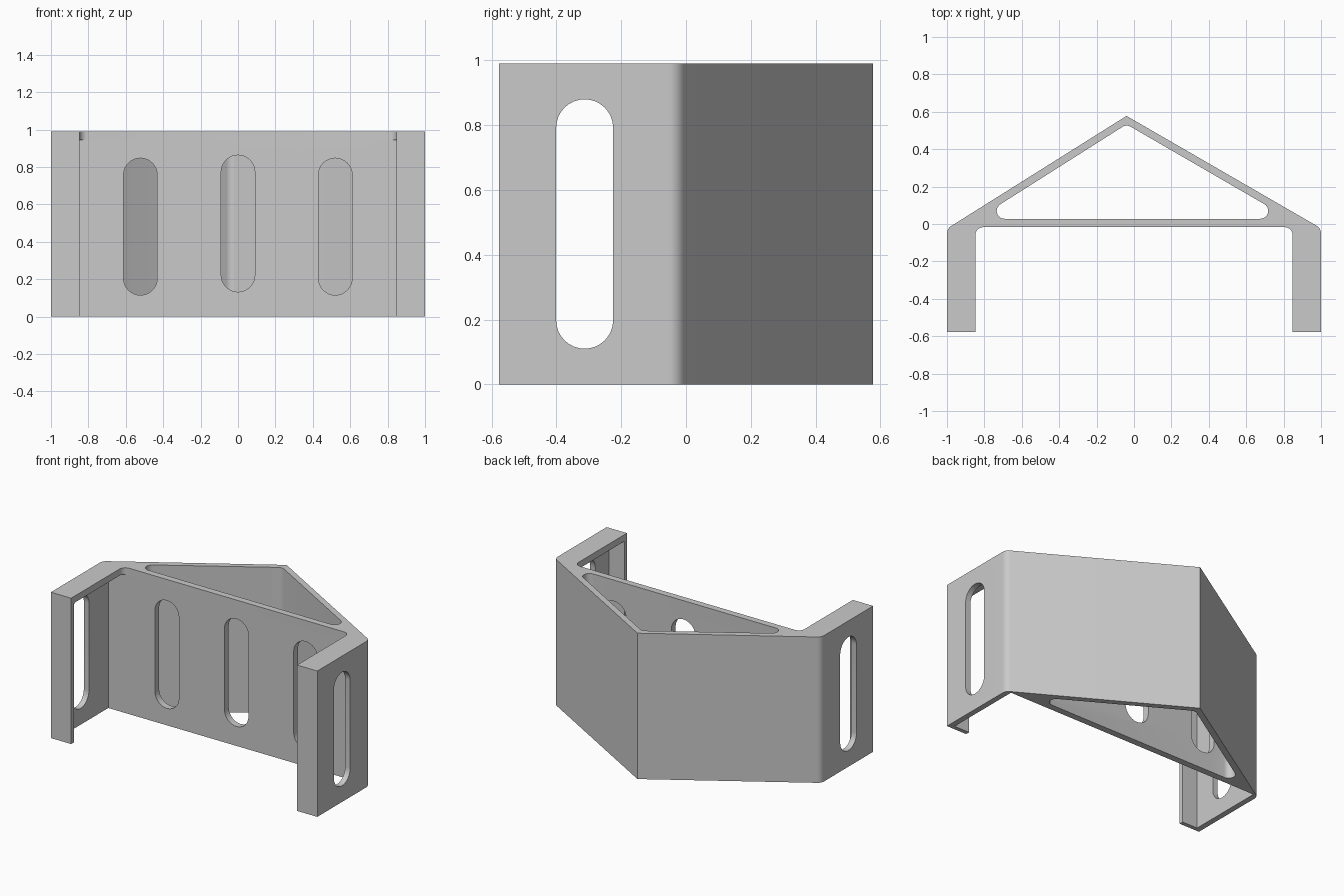
import bpy, bmesh, math
from mathutils import Vector, Matrix

cube = bpy.data.objects.get("Cube")
if cube:
    bpy.data.objects.remove(cube, do_unlink=True)

HEIGHT = 0.99
WALL_FRONT = -0.017
GREY = (0.59, 0.59, 0.59, 1)
grey = bpy.data.materials.new("light grey")
grey.use_nodes = True
grey.diffuse_color = GREY
grey.node_tree.nodes["Principled BSDF"].inputs["Base Color"].default_value = GREY

cutters = bpy.data.collections.new("cutters")
bpy.context.scene.collection.children.link(cutters)


def rounded(points, steps=10):
    """Outline from (x, y, corner radius) points."""
    out = []
    for i, (x, y, r) in enumerate(points):
        p = Vector((x, y))
        if not r:
            out.append(p)
            continue
        a = (Vector(points[i - 1][:2]) - p).normalized()
        b = (Vector(points[(i + 1) % len(points)][:2]) - p).normalized()
        half = a.angle(b) / 2
        centre = p + (a + b).normalized() * r / math.sin(half)
        start = p + a * r / math.tan(half) - centre
        end = p + b * r / math.tan(half) - centre
        turn = -start.angle_signed(end)
        out += [centre + Matrix.Rotation(turn * k / steps, 2) @ start
                for k in range(steps + 1)]
    return out


def slot(width, low, high, steps=16):
    """Upright slot outline with semicircular ends."""
    r = width / 2
    angles = [math.pi * k / steps for k in range(steps + 1)]
    return ([(r * math.cos(t), high - r + r * math.sin(t)) for t in angles] +
            [(-r * math.cos(t), low + r - r * math.sin(t)) for t in angles])


def prism(name, outline, low, high, collection, matrix=Matrix()):
    """Extrude an outline from low to high, then place it."""
    bm = bmesh.new()
    rings = [[bm.verts.new((p[0], p[1], z)) for p in outline] for z in (low, high)]
    for ring in rings:
        bm.faces.new(ring)
    for i in range(len(outline)):
        bm.faces.new((rings[0][i - 1], rings[0][i], rings[1][i], rings[1][i - 1]))
    bm.transform(matrix)
    bmesh.ops.recalc_face_normals(bm, faces=bm.faces)
    mesh = bpy.data.meshes.new(name)
    bm.to_mesh(mesh)
    bm.free()
    mesh.materials.append(grey)
    obj = bpy.data.objects.new(name, mesh)
    collection.objects.link(obj)
    return obj


# Bracket body: two legs, cross wall and an off-centre peaked back
body = prism("bracket_body", rounded([
    (-1, -0.578, 0), (-0.848, -0.578, 0), (-0.848, WALL_FRONT, 0.042),
    (0.848, WALL_FRONT, 0.042), (0.848, -0.578, 0), (1, -0.578, 0), (1, -0.023, 0.05),
    (-0.04, 0.578, 0), (-1, -0.025, 0.05)]), 0, HEIGHT, bpy.context.scene.collection)

# Hollow triangular core
prism("core_cutter", rounded([
    (-0.837, 0.028, 0.042), (0.832, 0.028, 0.042), (-0.04, 0.533, 0.042)]),
    -0.1, HEIGHT + 0.1, cutters)

# Slots through the cross wall
upright = Matrix.Rotation(math.pi / 2, 4, "X")
for x, low, high in ((-0.522, 0.115, 0.847), (0, 0.132, 0.863), (0.52, 0.115, 0.847)):
    prism("wall_slot_cutter", slot(0.18, low, high), -0.04, 0.06, cutters,
          Matrix.Translation((x, 0, 0)) @ upright)

# One slot line running through both legs
prism("leg_slot_cutter", slot(0.176, 0.11, 0.88), -1.2, 1.2, cutters,
      Matrix.Translation((0, -0.313, 0)) @ Matrix.Rotation(math.pi / 2, 4, "Z") @ upright)

# Pockets inside the legs, leaving a thin outer skin, a front lip and a top plate
for side in (-1, 1):
    prism("pocket_cutter", [(side * x, y) for x, y in (
        (0.962, -0.55), (0.79, -0.55), (0.79, WALL_FRONT), (0.962, WALL_FRONT))],
        -0.1, 0.945, cutters)

# Cut everything in one pass, then discard the cutters
for cutter in cutters.objects:
    cutter.hide_render = True
cut = body.modifiers.new("cut", "BOOLEAN")
cut.operation, cut.solver = "DIFFERENCE", "EXACT"
cut.operand_type, cut.collection = "COLLECTION", cutters
bpy.ops.object.select_all(action="DESELECT")
body.select_set(True)
bpy.context.view_layer.objects.active = body
bpy.ops.object.modifier_apply(modifier=cut.name)
for cutter in list(cutters.objects):
    bpy.data.objects.remove(cutter, do_unlink=True)
bpy.data.collections.remove(cutters)

# Smooth rounded corners, crisp edges
bpy.ops.object.shade_smooth_by_angle(angle=math.radians(30))
